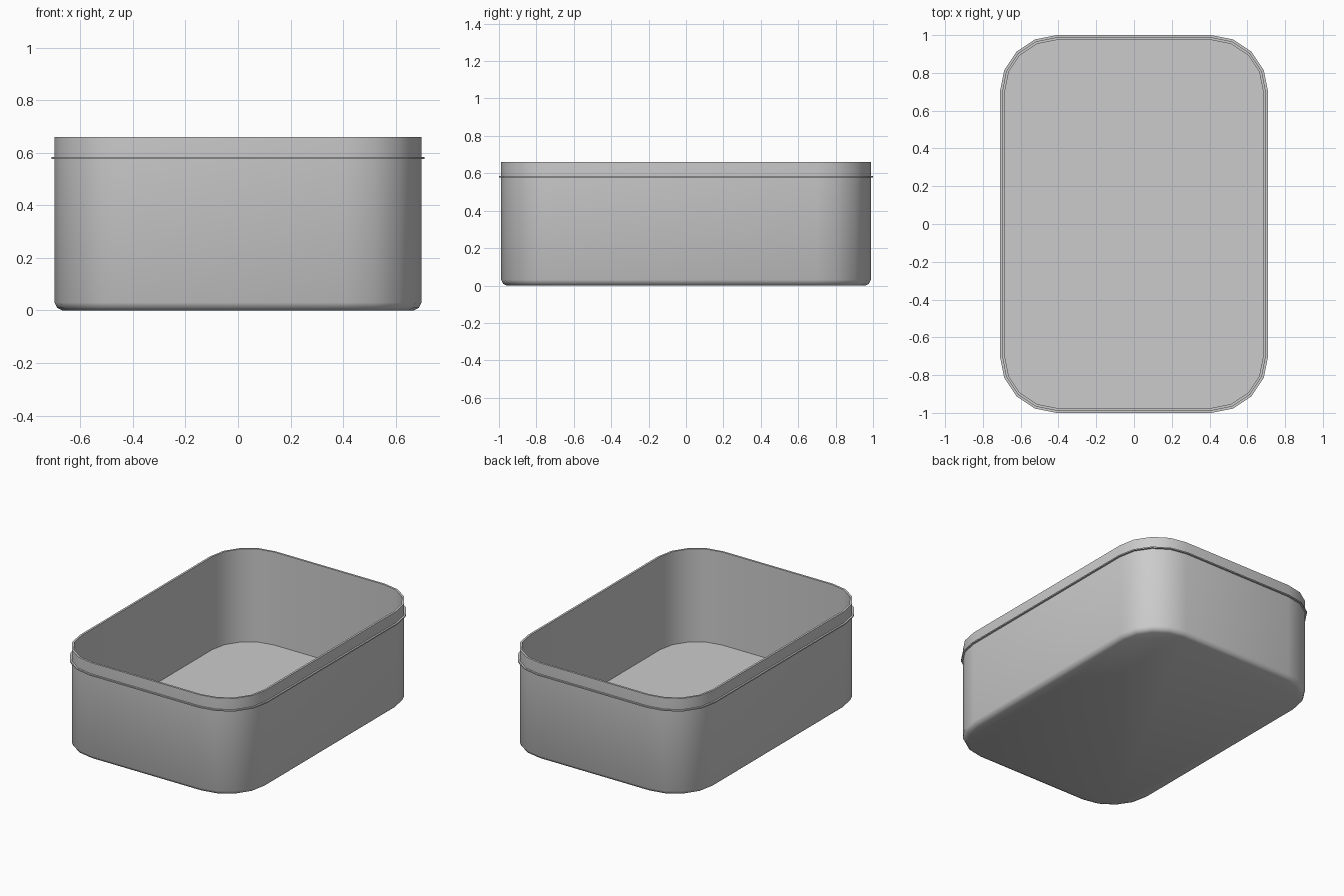
import bpy, bmesh, math

if "Cube" in bpy.data.objects:
    bpy.data.objects.remove(bpy.data.objects["Cube"])

HX, HY, R = 0.71, 1.0, 0.30   # outermost half sizes and corner radius
SEG = 4                       # facets per rounded corner


def outline(inset):
    """Rounded rectangle, counter-clockwise, pulled in by inset."""
    r = R - inset
    pts = []
    for k, (sx, sy) in enumerate([(1, 1), (-1, 1), (-1, -1), (1, -1)]):
        for i in range(SEG + 1):
            a = math.pi / 2 * (k + i / SEG)
            pts.append((sx * (HX - R) + r * math.cos(a),
                        sy * (HY - R) + r * math.sin(a)))
    return pts


def sweep(name, profile, caps):
    """Stack outlines along a profile of (inset, z) and skin them."""
    bm = bmesh.new()
    rings = [[bm.verts.new((x, y, z)) for x, y in outline(d)] for d, z in profile]
    for a, b in zip(rings, rings[1:]):
        n = len(a)
        for i in range(n):
            j = (i + 1) % n
            bm.faces.new((a[i], a[j], b[j], b[i]))
    if caps:
        bm.faces.new(rings[0][::-1])
        bm.faces.new(rings[-1])
    me = bpy.data.meshes.new(name)
    bm.to_mesh(me)
    bm.free()
    ob = bpy.data.objects.new(name, me)
    bpy.context.collection.objects.link(ob)
    bpy.ops.object.select_all(action='DESELECT')
    ob.select_set(True)
    bpy.context.view_layer.objects.active = ob
    bpy.ops.object.shade_smooth_by_angle(angle=math.radians(40))
    return ob


# open tray: chamfered base, outer wall, rim, inner wall, inner floor
sweep("box_body", [(0.042, 0.0), (0.022, 0.01), (0.012, 0.03), (0.012, 0.66),
                   (0.026, 0.66), (0.026, 0.03)], True)

# thin ridge running round the outside below the rim
sweep("rim_ridge", [(0.012, 0.577), (0.0, 0.577), (0.0, 0.585), (0.012, 0.585)], False)
